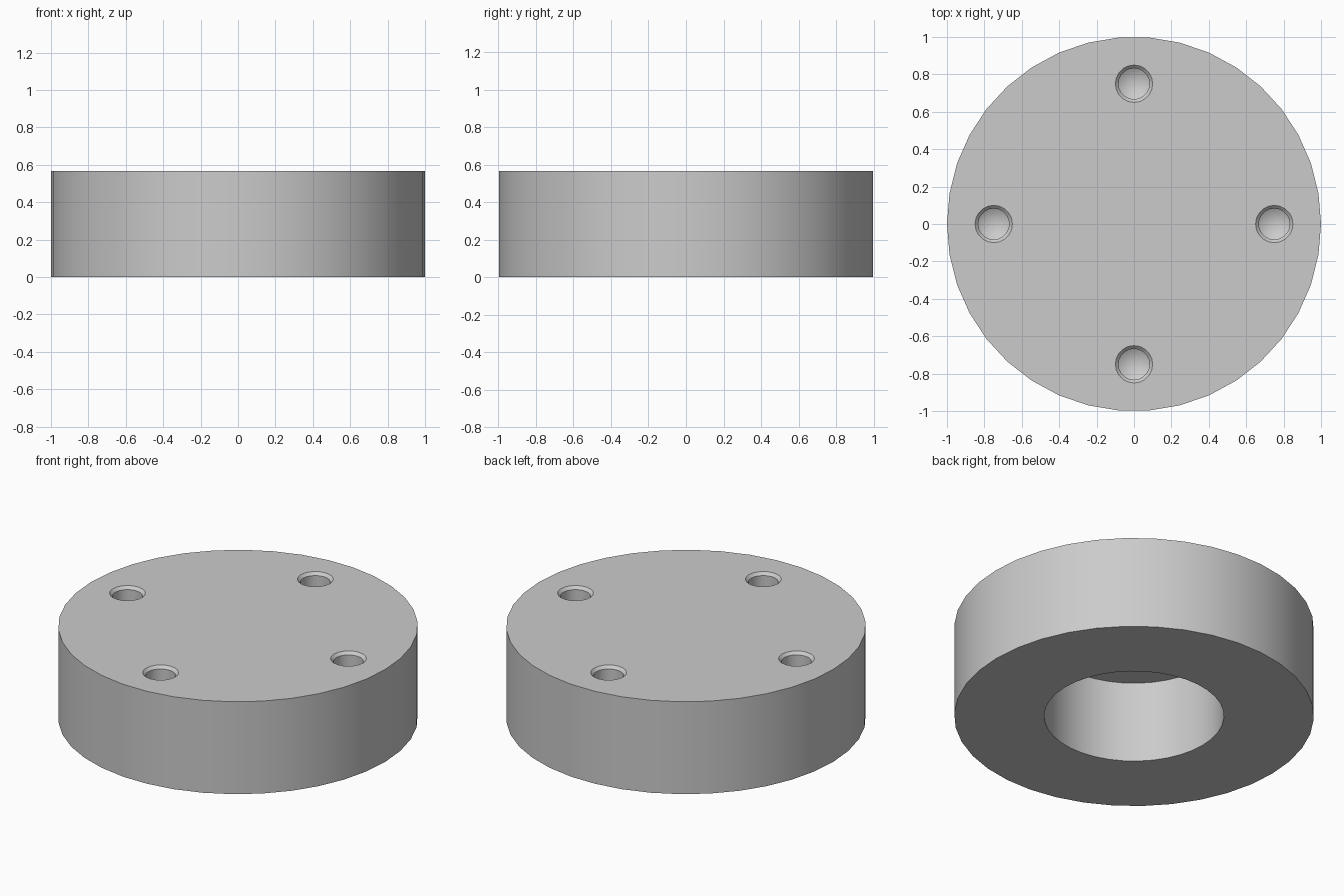
import bpy
import bmesh
from math import cos, sin, tau, radians

HEIGHT = 0.567
cube = bpy.data.objects.get("Cube")
if cube:
    bpy.data.objects.remove(cube, do_unlink=True)

steel = bpy.data.materials.new("grey steel")
steel.use_nodes = True
grey = (0.6, 0.6, 0.6, 1)
steel.diffuse_color = grey
steel.node_tree.nodes["Principled BSDF"].inputs["Base Color"].default_value = grey


def lathe(name, profile, sides, location=(0, 0, 0)):
    """Revolve (radius, z) points, from axis to axis, into a closed solid."""
    bm = bmesh.new()
    rings = []
    for r, z in profile:
        count = sides if r > 0 else 1
        rings.append([bm.verts.new((r * cos(tau * i / sides), r * sin(tau * i / sides), z))
                      for i in range(count)])
    for a, b in zip(rings, rings[1:]):
        for i in range(sides):
            j = (i + 1) % sides
            corners = [a[i % len(a)], a[j % len(a)], b[j % len(b)], b[i % len(b)]]
            bm.faces.new(list(dict.fromkeys(corners)))
    # Merge the flat fans into single caps
    bmesh.ops.dissolve_limit(bm, angle_limit=radians(0.5), verts=bm.verts, edges=bm.edges)
    bmesh.ops.recalc_face_normals(bm, faces=bm.faces)
    mesh = bpy.data.meshes.new(name)
    bm.to_mesh(mesh)
    bm.free()
    mesh.materials.append(steel)
    obj = bpy.data.objects.new(name, mesh)
    obj.location = location
    bpy.context.collection.objects.link(obj)
    return obj


# Round body with a wide blind bore underneath
body = lathe("flanged_cap", [(0, 0.5), (0.5, 0.5), (0.5, 0), (1, 0),
                             (1, HEIGHT), (0, HEIGHT)], 38)

# Four chamfered, drill-pointed blind holes in the top
hole = [(0, -0.45), (0.083, -0.4), (0.083, -0.017), (0.1, 0), (0.1, 0.1), (0, 0.1)]
cutters = []
for i in range(4):
    a = tau * i / 4
    cutter = lathe("hole_cutter", hole, 20, (0.75 * cos(a), 0.75 * sin(a), HEIGHT))
    cutter.hide_render = True
    cutters.append(cutter)
    cut = body.modifiers.new("bolt_hole", "BOOLEAN")
    cut.operation = "DIFFERENCE"
    cut.solver = "EXACT"
    cut.object = cutter

# Bake the holes into the body and drop the cutters
bpy.context.view_layer.update()
baked = bpy.data.meshes.new_from_object(body.evaluated_get(bpy.context.evaluated_depsgraph_get()))
body.modifiers.clear()
body.data = baked
for cutter in cutters:
    bpy.data.objects.remove(cutter, do_unlink=True)

bpy.ops.object.select_all(action="DESELECT")
body.select_set(True)
bpy.context.view_layer.objects.active = body
bpy.ops.object.shade_smooth_by_angle(angle=radians(25))
